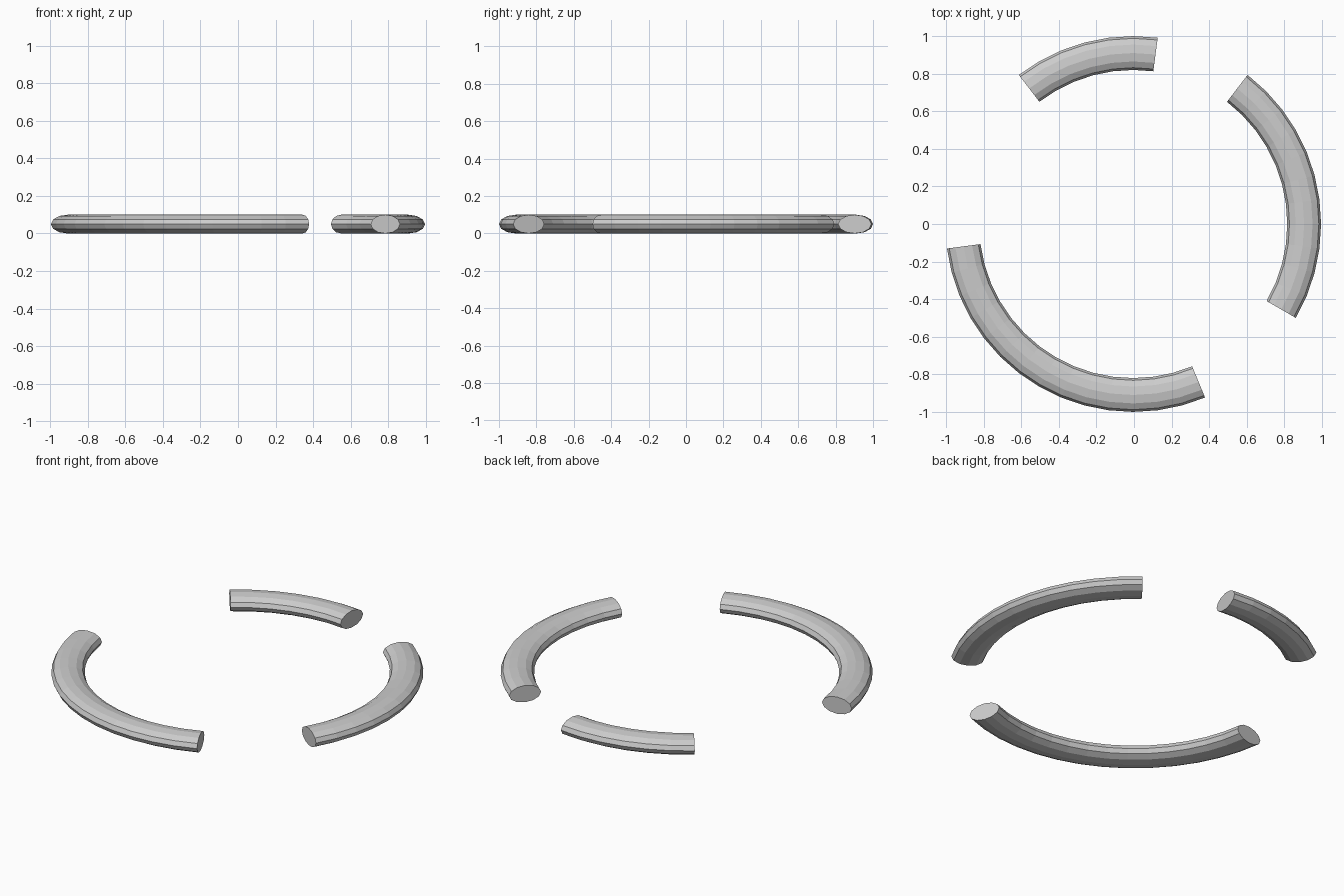
import bpy, bmesh
from math import sin, cos, radians, tau

if "Cube" in bpy.data.objects:
    bpy.data.objects.remove(bpy.data.objects["Cube"])

RING_R, HALF_W, HALF_H = 0.91, 0.09, 0.05   # ring centre line and oval section
SIDES, STEP = 12, 7.5                       # section sides, degrees per segment
X_SHIFT = -0.0043                           # centres the bounding box


def arc_tube(name, start, end):
    bm = bmesh.new()
    rings = []
    for i in range(round((end - start) / STEP) + 1):
        a = radians(start + i * STEP)
        ring = []
        for k in range(SIDES):
            t = tau * k / SIDES
            r = RING_R + HALF_W * cos(t)
            ring.append(bm.verts.new((r * cos(a) + X_SHIFT, r * sin(a),
                                      HALF_H + HALF_H * sin(t))))
        rings.append(ring)
    for a, b in zip(rings, rings[1:]):
        for k in range(SIDES):
            n = (k + 1) % SIDES
            bm.faces.new((a[k], b[k], b[n], a[n]))
    # flat end caps
    bm.faces.new(rings[0])
    bm.faces.new(rings[-1][::-1])
    bmesh.ops.recalc_face_normals(bm, faces=bm.faces)
    mesh = bpy.data.meshes.new(name)
    bm.to_mesh(mesh)
    bm.free()
    obj = bpy.data.objects.new(name, mesh)
    bpy.context.collection.objects.link(obj)


# three separate lengths of one broken ring
arc_tube("back_arc", 82.5, 127.5)
arc_tube("right_arc", -30, 52.5)
arc_tube("front_left_arc", 187.5, 292.5)
